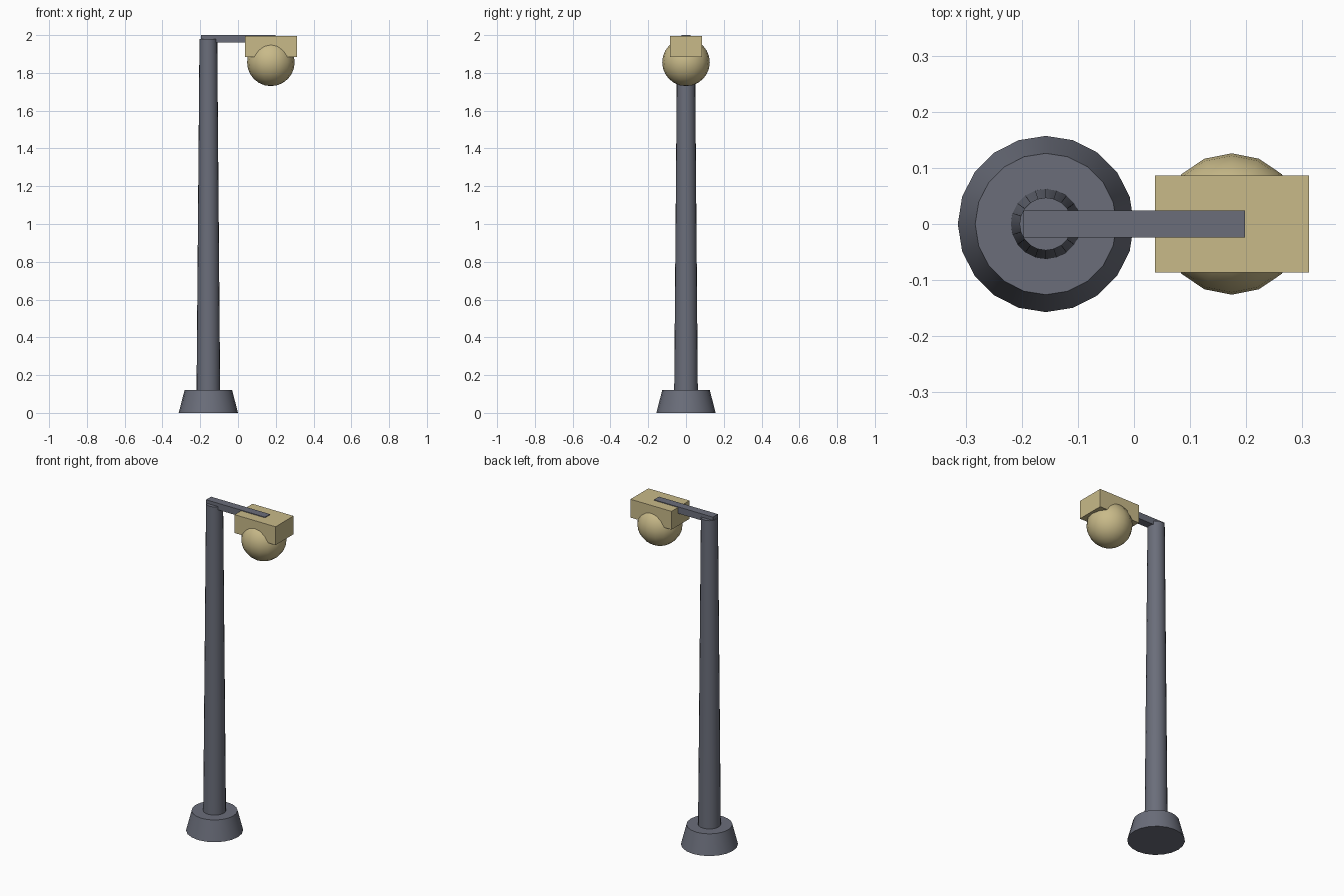
import bpy
import math

default = bpy.data.objects.get("Cube")
if default:
    bpy.data.objects.remove(default, do_unlink=True)

POLE_X, LAMP_X = -0.157, 0.174


def material(name, color):
    mat = bpy.data.materials.new(name)
    mat.use_nodes = True
    mat.diffuse_color = (*color, 1)
    mat.node_tree.nodes["Principled BSDF"].inputs["Base Color"].default_value = (*color, 1)
    return mat


def finish(name, mat, smooth=False):
    obj = bpy.context.object
    obj.name = name
    obj.data.materials.append(mat)
    if smooth:
        bpy.ops.object.shade_smooth_by_angle(angle=math.radians(35))
    return obj


def tapered(name, mat, x, r_low, r_high, z_low, z_high):
    bpy.ops.mesh.primitive_cone_add(vertices=20, radius1=r_low, radius2=r_high,
                                    depth=z_high - z_low,
                                    location=(x, 0, (z_low + z_high) / 2))
    return finish(name, mat, True)


def box(name, mat, x_range, width, z_range):
    (x0, x1), (z0, z1) = x_range, z_range
    bpy.ops.mesh.primitive_cube_add(size=1, location=((x0 + x1) / 2, 0, (z0 + z1) / 2))
    bpy.context.object.scale = (x1 - x0, width, z1 - z0)
    bpy.ops.object.transform_apply(location=False, rotation=False, scale=True)
    return finish(name, mat)


metal = material("slate grey metal", (0.145, 0.155, 0.195))
glow = material("warm beige lamp", (0.58, 0.49, 0.25))

# Post on its flared foot
tapered("foot", metal, POLE_X, 0.157, 0.126, 0, 0.12)
tapered("pole", metal, POLE_X, 0.063, 0.047, 0.06, 1.98)

# Arm reaching over the lamp
box("arm", metal, (-0.197, 0.198), 0.048, (1.96, 2.0))

# Lamp housing and globe
box("lamp_housing", glow, (0.037, 0.312), 0.172, (1.885, 1.996))
bpy.ops.mesh.primitive_uv_sphere_add(segments=16, ring_count=12, radius=0.126,
                                     location=(LAMP_X, 0, 1.856))
finish("lamp_globe", glow, True)
